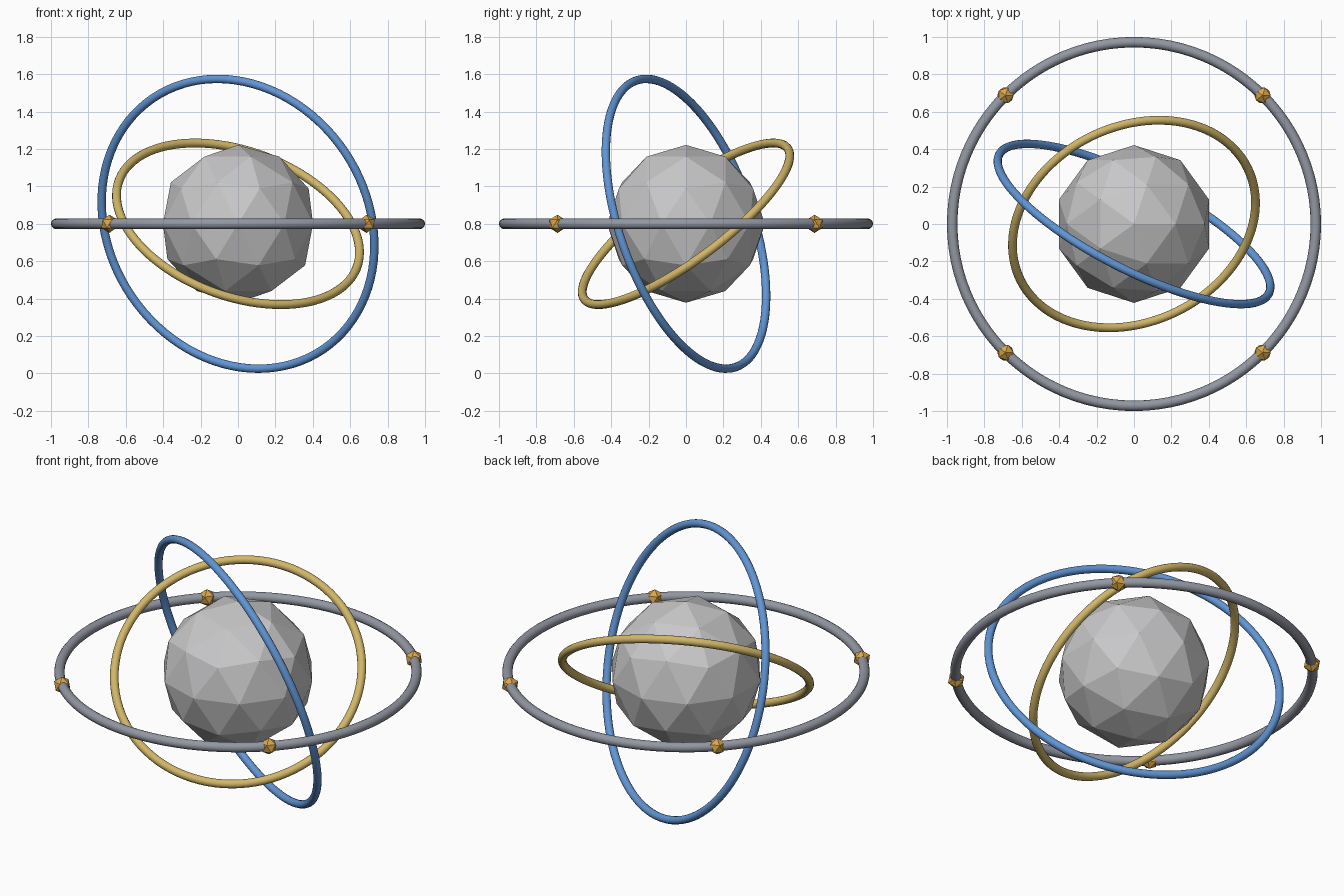
import bpy, math
from mathutils import Vector

if "Cube" in bpy.data.objects:
    bpy.data.objects.remove(bpy.data.objects["Cube"])

CENTER = Vector((0, 0, 0.8))


def material(name, rgb):
    m = bpy.data.materials.new(name)
    m.diffuse_color = (*rgb, 1)
    m.use_nodes = True
    m.node_tree.nodes["Principled BSDF"].inputs["Base Color"].default_value = m.diffuse_color
    return m


pale_grey = material("pale_grey", (0.58, 0.58, 0.59))
steel = material("steel_grey", (0.29, 0.31, 0.36))
blue = material("blue", (0.12, 0.30, 0.66))
yellow = material("soft_yellow", (0.64, 0.47, 0.14))
amber = material("amber", (0.70, 0.38, 0.07))


def ring(name, major, minor, normal, mat):
    # Smooth hoop whose axis points along the given normal
    rot = Vector(normal).to_track_quat('Z', 'Y').to_euler()
    bpy.ops.mesh.primitive_torus_add(major_segments=96, minor_segments=14,
                                     major_radius=major, minor_radius=minor,
                                     location=CENTER, rotation=rot)
    o = bpy.context.object
    o.name = name
    o.data.materials.append(mat)
    bpy.ops.object.shade_smooth()


def gem(name, radius, subdivisions, offset, mat):
    # Flat-faced ball
    bpy.ops.mesh.primitive_ico_sphere_add(subdivisions=subdivisions, radius=radius,
                                          location=CENTER + Vector(offset))
    o = bpy.context.object
    o.name = name
    o.data.materials.append(mat)


# Faceted core
gem("core", 0.422, 2, (0, 0, 0), pale_grey)

# Three nested hoops
ring("outer_ring", 0.972, 0.028, (0, 0, 1), steel)
ring("middle_ring", 0.811, 0.0225, (0.438, 0.849, 0.296), blue)
ring("inner_ring", 0.677, 0.0235, (0.281, -0.573, 0.770), yellow)

# Studs on the diagonals of the outer hoop
for i in range(4):
    a = math.radians(45 + 90 * i)
    gem(f"stud_{i + 1}", 0.049, 1,
        (0.972 * math.cos(a), 0.972 * math.sin(a), 0), amber)
